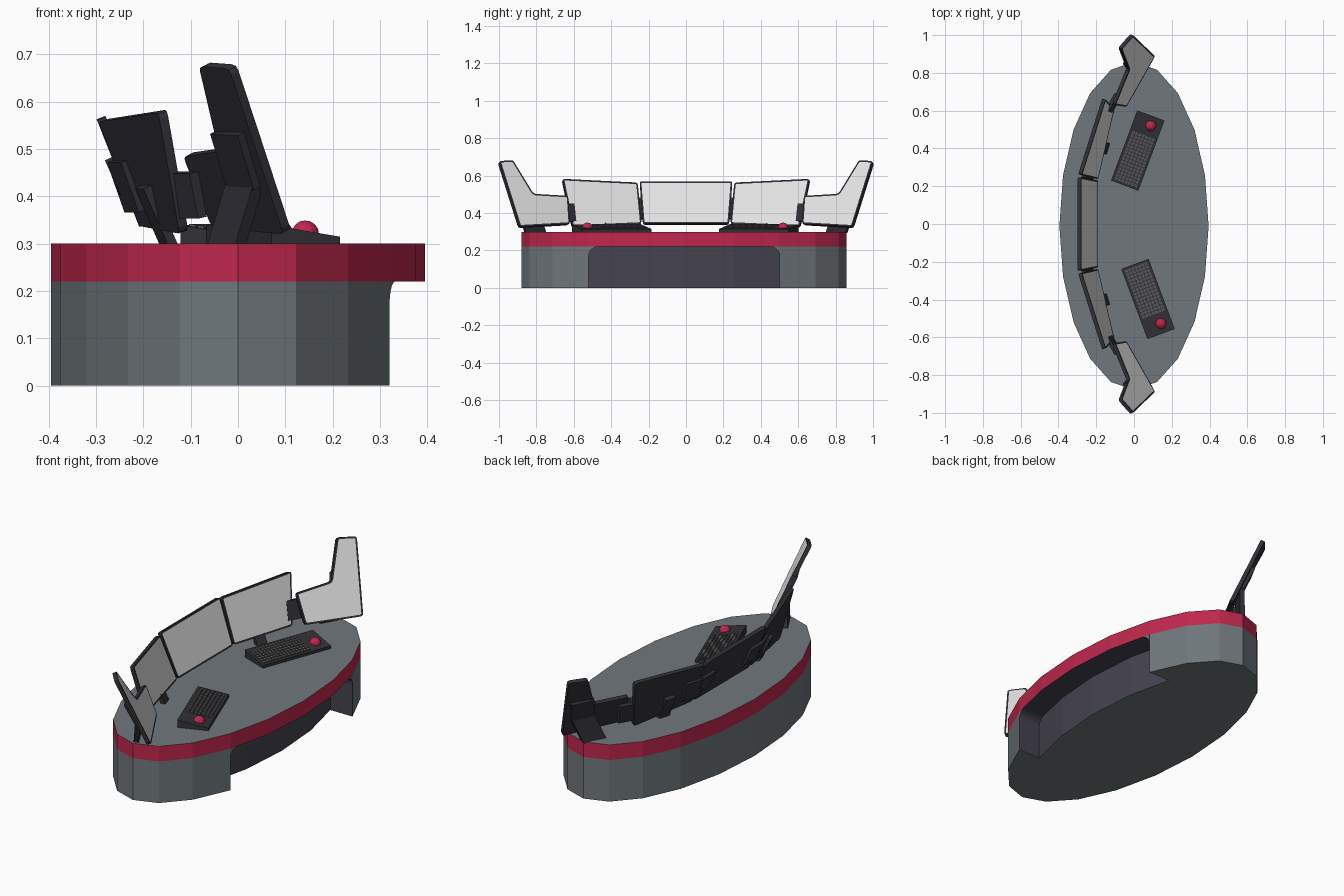
import bpy, bmesh, math
from mathutils import Vector as V

if "Cube" in bpy.data.objects:
    bpy.data.objects.remove(bpy.data.objects["Cube"])


def material(name, rgb):
    m = bpy.data.materials.new(name)
    m.diffuse_color = (*rgb, 1)
    m.use_nodes = True
    m.node_tree.nodes["Principled BSDF"].inputs["Base Color"].default_value = m.diffuse_color
    return m


GREY = material("desk grey", (0.16, 0.185, 0.2))
RED = material("crimson", (0.52, 0.02, 0.075))
PURPLE = material("dark recess", (0.06, 0.056, 0.078))
DARK = material("dark plastic", (0.032, 0.03, 0.038))
SCREEN = material("screen white", (0.78, 0.78, 0.78))
KEY = material("key grey", (0.1, 0.1, 0.105))


def finish(name, bm, mats):
    bmesh.ops.recalc_face_normals(bm, faces=bm.faces[:])
    me = bpy.data.meshes.new(name)
    bm.to_mesh(me)
    bm.free()
    for m in mats:
        me.materials.append(m)
    ob = bpy.data.objects.new(name, me)
    bpy.context.collection.objects.link(ob)
    return ob


def loft(bm, a, b):
    """Closed solid between two matching loops; returns end a, end b, sides."""
    va, vb = [bm.verts.new(p) for p in a], [bm.verts.new(p) for p in b]
    n = len(a)
    sides = [bm.faces.new((va[i], va[(i + 1) % n], vb[(i + 1) % n], vb[i])) for i in range(n)]
    return bm.faces.new(va), bm.faces.new(vb), sides


def ellipse(k, z, dx=0.0):
    a = math.radians(18 * k)
    return V((0.395 * math.cos(a) + dx, 0.869 * math.sin(a) - 0.01, z))


# Desk base with curved knee recess
DEPTH = 0.13
outline = [ellipse(k, 0) for k in range(2, 19)] + [ellipse(k, 0, -DEPTH) for k in range(18, 23)]
bm = bmesh.new()
_, _, sides = loft(bm, outline, [p + V((0, 0, 0.22)) for p in outline])
for f in sides[16:]:
    f.material_index = 1
finish("desk_base", bm, [GREY, PURPLE])

# Rounded upper corners of the recess
for s in (1, -1):
    prof = [(0.511, 0.22)]
    for i in range(6):
        a = math.radians(18 * i)
        prof.append((0.511 - 0.05 * (1 - math.cos(a)), 0.22 - 0.05 * (1 - math.sin(a))))
    out = [V((0.32 + (0.511 - y) * 0.231, s * y - 0.01, z)) for y, z in prof]
    bm = bmesh.new()
    _, _, sides = loft(bm, out, [p - V((DEPTH, 0, 0)) for p in out])
    for f in sides:
        f.material_index = 1
    finish("recess_corner", bm, [GREY, PURPLE])

# Desk top: red rim, grey surface
bm = bmesh.new()
low, high, sides = loft(bm, [ellipse(k, 0.22) for k in range(20)], [ellipse(k, 0.30) for k in range(20)])
high.material_index, low.material_index = 1, 2
finish("desk_top", bm, [RED, GREY, PURPLE])


def rounded(pts, r):
    out = []
    for i, p in enumerate(pts):
        a = p + (pts[i - 1] - p).normalized() * r
        b = p + (pts[(i + 1) % len(pts)] - p).normalized() * r
        out += [a, a * 0.25 + p * 0.5 + b * 0.25, b]
    return out


def panel(name, corners, s=1):
    """Dark slab with an inset bright screen on its front face."""
    pts = rounded([V((x, s * y, z)) for x, y, z in corners], 0.014)
    n = sum((pts[i - 1].cross(p) for i, p in enumerate(pts)), V()).normalized()
    n = n if n.x > 0 else -n
    bm = bmesh.new()
    front, _, _ = loft(bm, pts, [p - n * 0.02 for p in pts])
    bmesh.ops.recalc_face_normals(bm, faces=bm.faces[:])
    bmesh.ops.inset_region(bm, faces=[front], thickness=0.009)
    front.material_index = 1
    finish(name, bm, [DARK, SCREEN])


def bar(name, p, q, side, w, t):
    """Flat bar from p to q, w wide along side, t thick."""
    p, q, side = V(p), V(q), V(side).normalized()
    th = (q - p).cross(side).normalized() * t / 2
    sd = side * w / 2
    ring = [sd + th, th - sd, -sd - th, sd - th]
    bm = bmesh.new()
    loft(bm, [p + o for o in ring], [q + o for o in ring])
    finish(name, bm, [DARK])


# Monitors
panel("centre_monitor", [(-0.28, -0.248, 0.57), (-0.28, 0.248, 0.57),
                         (-0.19, 0.23, 0.343), (-0.19, -0.23, 0.343)])
for s in (1, -1):
    panel("side_monitor", [(-0.277, 0.258, 0.563), (-0.15, 0.66, 0.583),
                           (-0.105, 0.607, 0.327), (-0.19, 0.237, 0.343)], s)
    panel("end_monitor", [(-0.067, 0.925, 0.683), (-0.003, 0.998, 0.678), (0.112, 0.888, 0.328),
                          (-0.04, 0.62, 0.343), (-0.1, 0.63, 0.492), (-0.025, 0.815, 0.503)], s)
    # Brackets joining neighbouring monitors at the back
    bar("inner_bracket", (-0.272, s * 0.2, 0.48), (-0.232, s * 0.2, 0.39), (0, 1, 0), 0.1, 0.02)
    bar("inner_bracket_wing", (-0.252, s * 0.29, 0.475), (-0.215, s * 0.275, 0.37),
        (0.3, s * 0.95, 0), 0.1, 0.022)
    bar("outer_bracket", (-0.118, s * 0.645, 0.45), (-0.1, s * 0.635, 0.355), (0.5, s * 0.87, 0), 0.1, 0.022)
    # Legs of the side monitors
    bar("side_leg", (-0.2, s * 0.42, 0.42), (-0.145, s * 0.4, 0.295), (0.3, s * 0.95, 0), 0.06, 0.02)
    # Bent stands of the end monitors
    wide = (0.48, s * 0.87, -0.03)
    bar("end_stand_upper", (-0.02, s * 0.895, 0.535), (0.015, s * 0.85, 0.42), wide, 0.12, 0.025)
    bar("end_stand_lower", (0.015, s * 0.85, 0.43), (-0.025, s * 0.805, 0.295), wide, 0.12, 0.025)

# Keyboards: wedge, key grid and trackball
for s, cx, cy in ((1, 0.02, 0.389), (-1, 0.074, -0.397)):
    def place(u, v, z):
        return V((cx + 0.35 * u + 0.937 * v, cy + s * (0.937 * u - 0.35 * v), z))

    def surf(v):
        return 0.327 - v * 0.16

    prof = [(-0.077, 0.3), (0.077, 0.3), (0.077, surf(0.077)), (-0.077, surf(-0.077))]
    bm = bmesh.new()
    loft(bm, [place(-0.198, v, z) for v, z in prof], [place(0.198, v, z) for v, z in prof])
    finish("keyboard", bm, [DARK])

    bm = bmesh.new()
    for i in range(15):
        for j in range(7):
            u, v = -0.178 + i * 0.0185, -0.055 + j * 0.0185
            h = 0.0072
            sq = [(u - h, v - h), (u + h, v - h), (u + h, v + h), (u - h, v + h)]
            loft(bm, [place(a, b, surf(b) - 0.002) for a, b in sq],
                 [place(a, b, surf(b) + 0.005) for a, b in sq])
    finish("keys", bm, [KEY])

    bm = bmesh.new()
    bmesh.ops.create_uvsphere(bm, u_segments=12, v_segments=8, radius=0.029)
    ball = finish("trackball", bm, [RED])
    ball.location = place(0.146, 0.018, 0.32)
